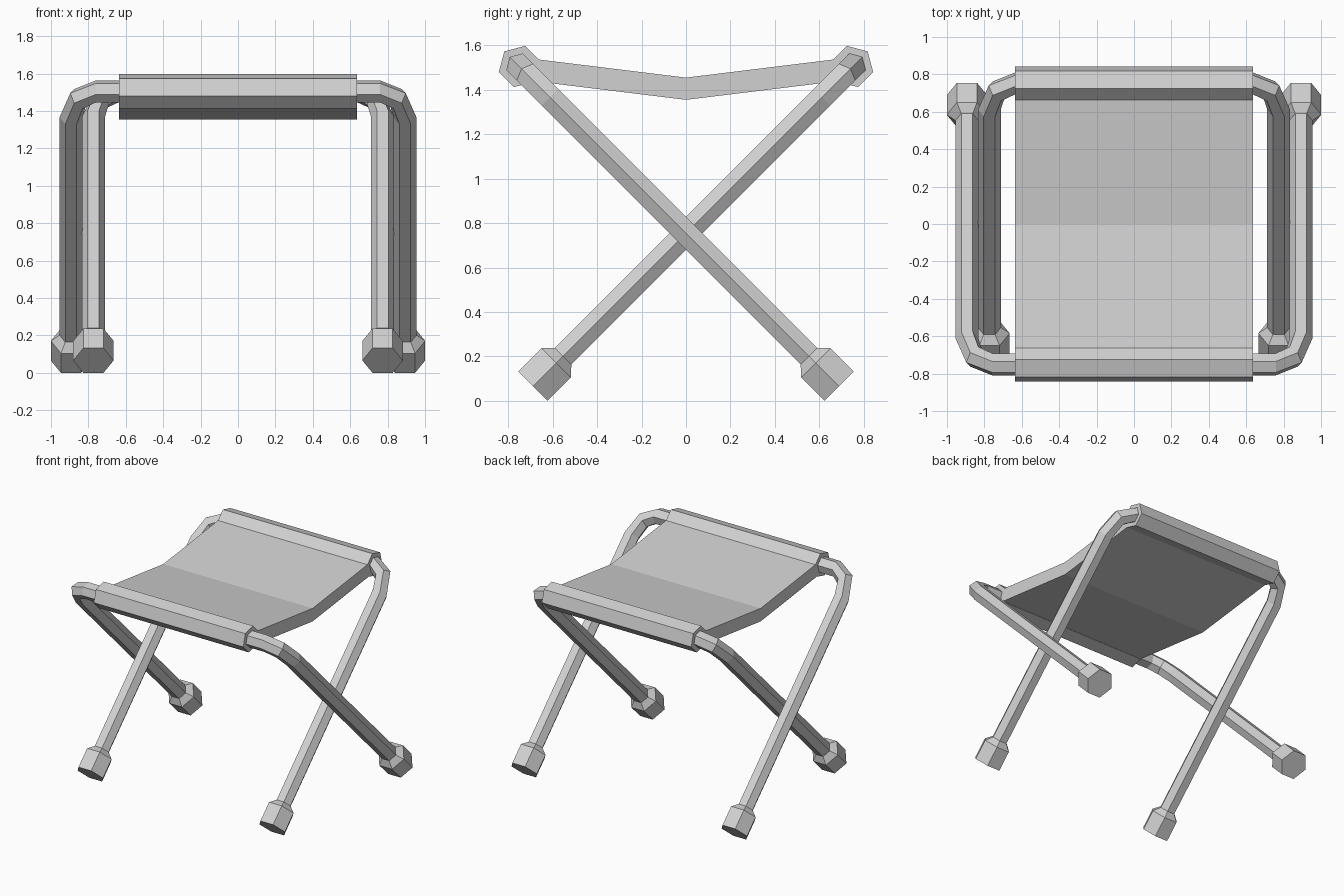
import bpy, bmesh
from math import sin, cos, pi, radians, sqrt
from mathutils import Vector, Matrix

cube = bpy.data.objects.get("Cube")
if cube:
    bpy.data.objects.remove(cube)

grey = bpy.data.materials.new("light grey")
grey.use_nodes = True
colour = (0.64, 0.64, 0.64, 1)
grey.diffuse_color = colour
grey.node_tree.nodes["Principled BSDF"].inputs["Base Color"].default_value = colour

PIVOT = 0.755          # height where the legs cross
TUBE, SLEEVE, FOOT = 0.061, 0.096, 0.108
BAR = 0.75 * sqrt(2)   # distance from pivot to top bar
SEAT = 0.635           # half width of the seat


def finish(name, bm, matrix=Matrix()):
    bmesh.ops.recalc_face_normals(bm, faces=bm.faces)
    bm.transform(matrix)
    mesh = bpy.data.meshes.new(name)
    bm.to_mesh(mesh)
    bm.free()
    mesh.materials.append(grey)
    bpy.context.collection.objects.link(bpy.data.objects.new(name, mesh))


def loft(name, rings, matrix):
    """Hexagonal tube through rings of (x, y, outward angle, radius) in the frame plane."""
    bm = bmesh.new()
    loops = []
    for x, y, angle, radius in rings:
        out = Vector((cos(angle), sin(angle), 0))
        loops.append([bm.verts.new(Vector((x, y, 0)) + radius *
                      (out * cos(k * pi / 3) + Vector((0, 0, sin(k * pi / 3)))))
                      for k in range(6)])
    for a, b in zip(loops, loops[1:]):
        for k in range(6):
            j = (k + 1) % 6
            bm.faces.new((a[k], a[j], b[j], b[k]))
    bm.faces.new(loops[0])
    bm.faces.new(loops[-1])
    finish(name, bm, matrix)


def folding_frame(label, leg_x, tilt):
    matrix = Matrix.Translation((0, 0, PIVOT)) @ Matrix.Rotation(radians(tilt), 4, 'X')
    # bent tube: leg, rounded corner, top bar, mirrored
    bend_x, bend_y = 0.134, 0.195
    half = [(leg_x, -0.93, 0, TUBE)]
    for a in (0, pi / 4, pi / 2):
        half.append((leg_x - bend_x * (1 - cos(a)), BAR - bend_y * (1 - sin(a)), a, TUBE))
    other = [(-x, y, pi - a, r) for x, y, a, r in reversed(half)]
    loft(label + "_frame_tube", half + other, matrix)
    # fabric sleeve around the top bar
    loft(label + "_seat_sleeve", [(x, BAR, pi / 2, SLEEVE) for x in (SEAT, -SEAT)], matrix)
    # end caps with a tapered collar
    for side, sign in (("left", 1), ("right", -1)):
        loft(f"{label}_{side}_foot",
             [(sign * leg_x, y, 0, r) for y, r in
              ((-0.974, FOOT), (-0.826, FOOT), (-0.78, TUBE * 0.95))], matrix)


folding_frame("outer", 0.893, 135)
folding_frame("inner", 0.773, 45)

# sagging seat panel
bm = bmesh.new()
section = [(-0.75, 1.547), (0, 1.455), (0.75, 1.547), (0.75, 1.447), (0, 1.355), (-0.75, 1.447)]
left, right = ([bm.verts.new((x, y, z)) for y, z in section] for x in (SEAT, -SEAT))
for k in range(6):
    j = (k + 1) % 6
    bm.faces.new((left[k], left[j], right[j], right[k]))
for loop in (left, right):
    bm.faces.new((loop[0], loop[1], loop[4], loop[5]))
    bm.faces.new((loop[1], loop[2], loop[3], loop[4]))
finish("seat_panel", bm)
